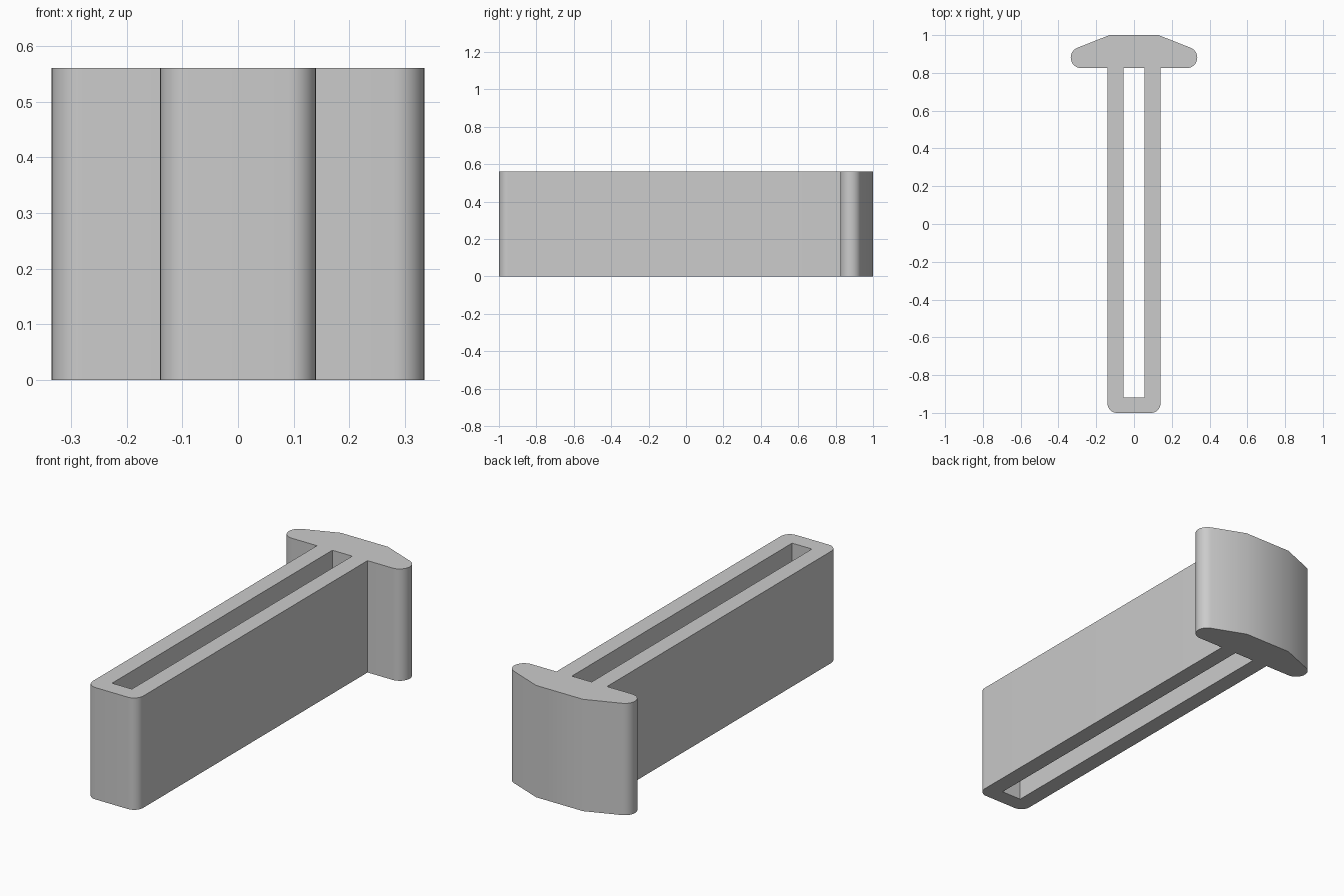
import bpy, bmesh
from math import sin, cos, radians, pi

cube = bpy.data.objects.get("Cube")
if cube:
    bpy.data.objects.remove(cube, do_unlink=True)

HEIGHT = 0.56


def arc(cx, cy, r, start, end, steps):
    """Points along an arc, angles in degrees."""
    angles = [radians(start + (end - start) * i / steps) for i in range(steps + 1)]
    return [(cx + r * cos(a), cy + r * sin(a)) for a in angles]


def mirrored(half):
    """Close a right-hand half outline by reflecting it across x = 0."""
    return half + [(-x, y) for x, y in reversed(half)]


# Outline: rounded front end, straight stem, rounded head with sloped back
outline = mirrored(
    arc(0.09, -0.95, 0.05, -90, 0, 8)
    + [(0.14, 0.825)]
    + arc(0.279, 0.881, 0.056, -90, 69, 14)
    + [(0.13, 1.0)]
)
# Long slot through the stem
slot = mirrored([(0.055, -0.918), (0.055, 0.825)])

# Fill the profile between the two loops and raise it
bm = bmesh.new()
edges = []
for loop in (outline, slot):
    verts = [bm.verts.new((x, y, 0)) for x, y in loop]
    edges += [bm.edges.new((v, verts[i - 1])) for i, v in enumerate(verts)]
bmesh.ops.triangle_fill(bm, use_beauty=True, use_dissolve=False, edges=edges)
raised = bmesh.ops.extrude_face_region(bm, geom=bm.faces[:], use_keep_orig=True)
top = [g for g in raised["geom"] if isinstance(g, bmesh.types.BMVert)]
bmesh.ops.translate(bm, verts=top, vec=(0, 0, HEIGHT))
bmesh.ops.recalc_face_normals(bm, faces=bm.faces[:])
bmesh.ops.dissolve_limit(bm, angle_limit=radians(0.5), verts=bm.verts[:], edges=bm.edges[:])

mesh = bpy.data.meshes.new("slotted_t_clip")
bm.to_mesh(mesh)
bm.free()
clip = bpy.data.objects.new("slotted_t_clip", mesh)
bpy.context.collection.objects.link(clip)

# Plain grey material
grey = bpy.data.materials.new("plain_grey")
grey.use_nodes = True
colour = (0.6, 0.6, 0.6, 1)
grey.diffuse_color = colour
grey.node_tree.nodes["Principled BSDF"].inputs["Base Color"].default_value = colour
mesh.materials.append(grey)

# Smooth rounded corners, sharp rims
bpy.ops.object.select_all(action="DESELECT")
clip.select_set(True)
bpy.context.view_layer.objects.active = clip
bpy.ops.object.shade_smooth_by_angle(angle=pi / 6)
